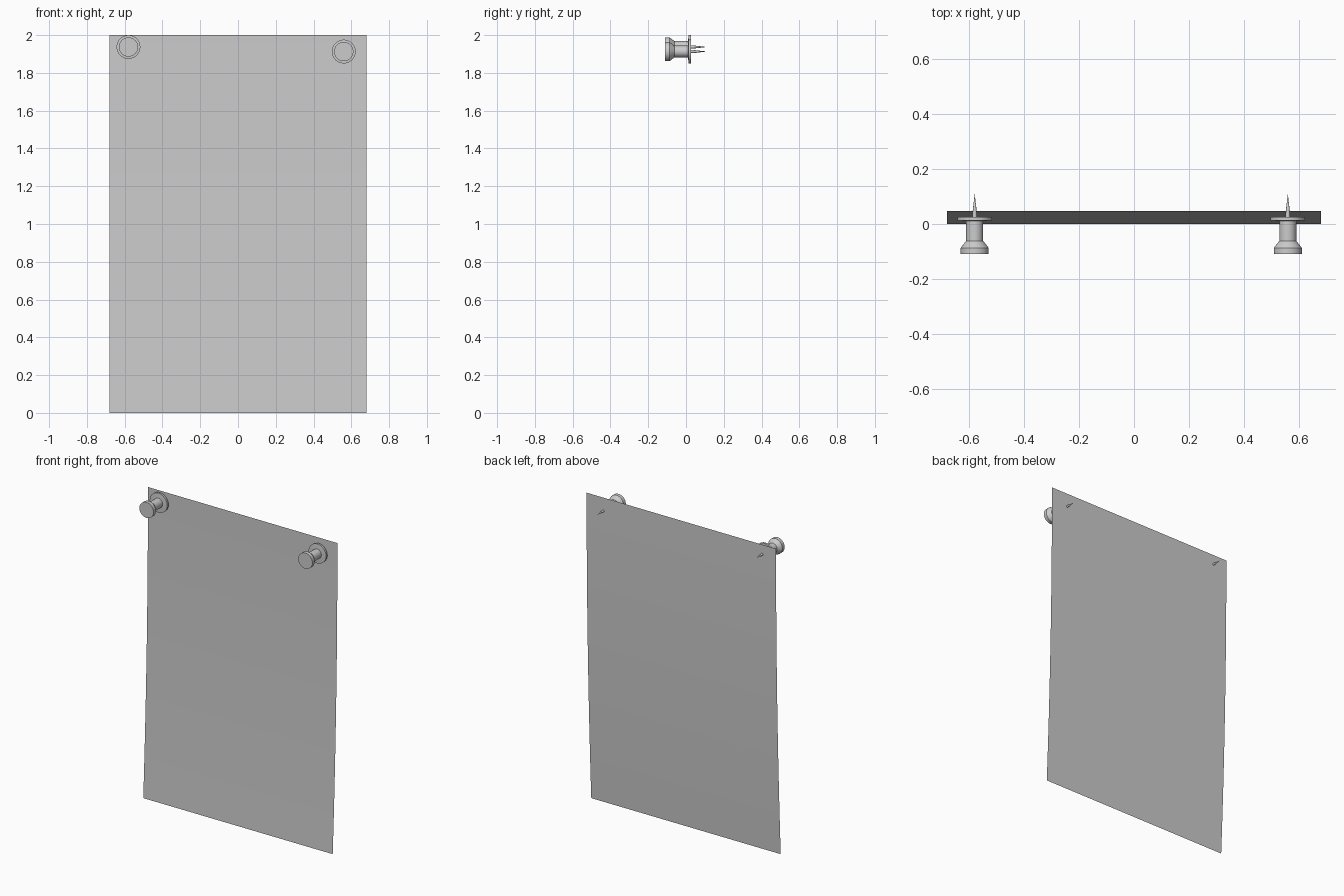
import bpy, bmesh, math
from mathutils import Vector

if "Cube" in bpy.data.objects:
    bpy.data.objects.remove(bpy.data.objects["Cube"])


def make_object(name, bm, smooth_angle):
    bmesh.ops.recalc_face_normals(bm, faces=bm.faces)
    mesh = bpy.data.meshes.new(name)
    bm.to_mesh(mesh)
    bm.free()
    ob = bpy.data.objects.new(name, mesh)
    bpy.context.collection.objects.link(ob)
    bpy.ops.object.select_all(action='DESELECT')
    ob.select_set(True)
    bpy.context.view_layer.objects.active = ob
    bpy.ops.object.shade_smooth_by_angle(angle=math.radians(smooth_angle))
    return ob


def lathe(name, profile, x, z, segments=32):
    """Spin (radius, y) points about the y axis; profile starts and ends on the axis."""
    bm = bmesh.new()
    verts = [bm.verts.new((r, y, 0)) for r, y in profile]
    edges = [bm.edges.new(p) for p in zip(verts, verts[1:])]
    bmesh.ops.spin(bm, geom=verts + edges, cent=(0, 0, 0), axis=(0, 1, 0),
                   angle=2 * math.pi, steps=segments)
    bmesh.ops.remove_doubles(bm, verts=bm.verts, dist=0.0002)
    ob = make_object(name, bm, 30)
    ob.location = (x, 0, z)
    return ob


# Paper sheet: thin, hanging, bottom curling gently forward
bm = bmesh.new()
rows, half_width = 16, 0.68
previous = None
for i in range(rows + 1):
    t = i / rows
    y = 0.048 * (1 - t * t)
    row = [bm.verts.new((s * half_width, y, 2 - 2 * t)) for s in (-1, 1)]
    if previous:
        bm.faces.new((previous[0], row[0], row[1], previous[1]))
    previous = row
paper = make_object("paper_sheet", bm, 30)
if paper.data.polygons[0].normal.y > 0:
    paper.data.flip_normals()

# Push pins: turned handle with a flange, plus a needle through the paper
handle = [(0, -0.11), (0.051, -0.11), (0.051, -0.087), (0.034, -0.065),
          (0.031, -0.062), (0.031, 0.011), (0.063, 0.013), (0.063, 0.026),
          (0, 0.026)]
needle = [(0, 0.02), (0.009, 0.02), (0.007, 0.05), (0, 0.11)]
for side, x, z in (("left", -0.58, 1.937), ("right", 0.56, 1.913)):
    lathe(f"{side}_pin_handle", handle, x, z)
    lathe(f"{side}_pin_needle", needle, x, z, 12)
